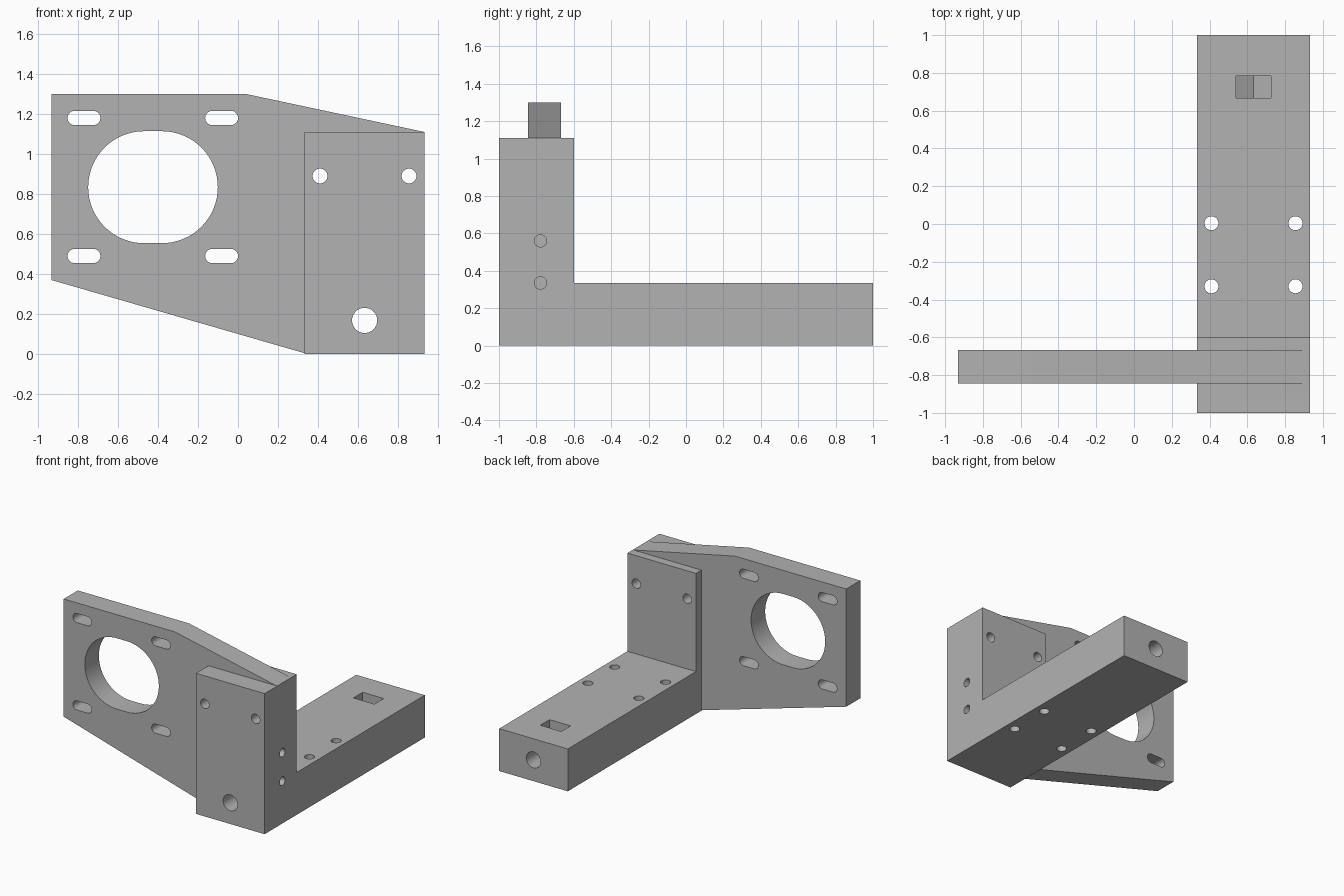
import bpy, bmesh, math
from math import sin, cos, pi

cube = bpy.data.objects.get("Cube")
if cube:
    bpy.data.objects.remove(cube, do_unlink=True)

grey = bpy.data.materials.new("machined grey")
grey.use_nodes = True
GREY = (0.45, 0.45, 0.45, 1)
grey.diffuse_color = GREY
grey.node_tree.nodes["Principled BSDF"].inputs["Base Color"].default_value = GREY


def prism(name, outline, axis, low, high):
    """Extrude a 2D outline along an axis between two positions."""
    place = {"x": lambda a, b, t: (t, a, b),
             "y": lambda a, b, t: (a, t, b),
             "z": lambda a, b, t: (a, b, t)}[axis]
    bm = bmesh.new()
    ends = [[bm.verts.new(place(a, b, t)) for a, b in outline] for t in (low, high)]
    for ring in ends:
        bm.faces.new(ring)
    n = len(outline)
    for i in range(n):
        j = (i + 1) % n
        bm.faces.new((ends[0][i], ends[0][j], ends[1][j], ends[1][i]))
    bmesh.ops.recalc_face_normals(bm, faces=bm.faces)
    mesh = bpy.data.meshes.new(name)
    bm.to_mesh(mesh)
    bm.free()
    mesh.materials.append(grey)
    obj = bpy.data.objects.new(name, mesh)
    bpy.context.collection.objects.link(obj)
    return obj


def slot(a, b, radius, stretch=0.0, steps=16):
    """Outline of a circle, or of a rounded slot when stretched."""
    points = []
    for side in (1, -1):
        for i in range(steps + (1 if stretch else 0)):
            ang = pi * i / steps - pi / 2
            points.append((a + side * (stretch + radius * cos(ang)),
                           b + side * radius * sin(ang)))
    return points


def combine(target, other, operation):
    mod = target.modifiers.new(operation.title(), "BOOLEAN")
    mod.operation = operation
    mod.solver = "EXACT"
    mod.object = other
    bpy.context.view_layer.objects.active = target
    bpy.ops.object.modifier_apply(modifier=mod.name)
    bpy.data.objects.remove(other, do_unlink=True)


# L-shaped block: long base arm with a thick upright at the front
bracket = prism("mounting_bracket",
                [(-1, 0), (1, 0), (1, 0.335), (-0.6, 0.335), (-0.6, 1.111), (-1, 1.111)],
                "x", 0.333, 0.933)

# Motor plate running into the upright
plate = prism("motor_plate",
              [(-0.933, 0.37), (0.34, 0.002), (0.9, 0.05), (0.9, 1.0),
               (0.93, 1.1105), (0.04, 1.3), (-0.933, 1.3)],
              "y", -0.844, -0.668)
combine(bracket, plate, "UNION")

cutters = []


def cut(outline, axis, low=-2, high=2):
    cutters.append(prism("cutter", outline, axis, low, high))


# Large motor opening and its four adjusting slots
cut(slot(-0.425, 0.834, 0.28, 0.044, 32), "y")
for x in (-0.77, -0.082):
    for z in (0.49, 1.18):
        cut(slot(x, z, 0.036, 0.046), "y")

# Upright bolt holes and base mounting holes
for x in (0.41, 0.855):
    cut(slot(x, 0.89, 0.037), "y")
    for y in (-0.33, 0.004):
        cut(slot(x, y, 0.037), "z")

# Long clamping bore through the base
cut(slot(0.633, 0.168, 0.063), "y")

# Nut pocket with a V-shaped floor
cut([(0.541, 0.5), (0.541, 0.115), (0.633, 0.062), (0.725, 0.115), (0.725, 0.5)],
    "y", 0.668, 0.784)

# Blind screw holes in the side of the upright
for z in (0.335, 0.56):
    cut(slot(-0.778, z, 0.033), "x", 0.55, 1.2)

for cutter in cutters:
    combine(bracket, cutter, "DIFFERENCE")

# Smooth bores, crisp edges
bpy.ops.object.select_all(action="DESELECT")
bracket.select_set(True)
bpy.context.view_layer.objects.active = bracket
bpy.ops.object.shade_smooth_by_angle(angle=math.radians(30))
